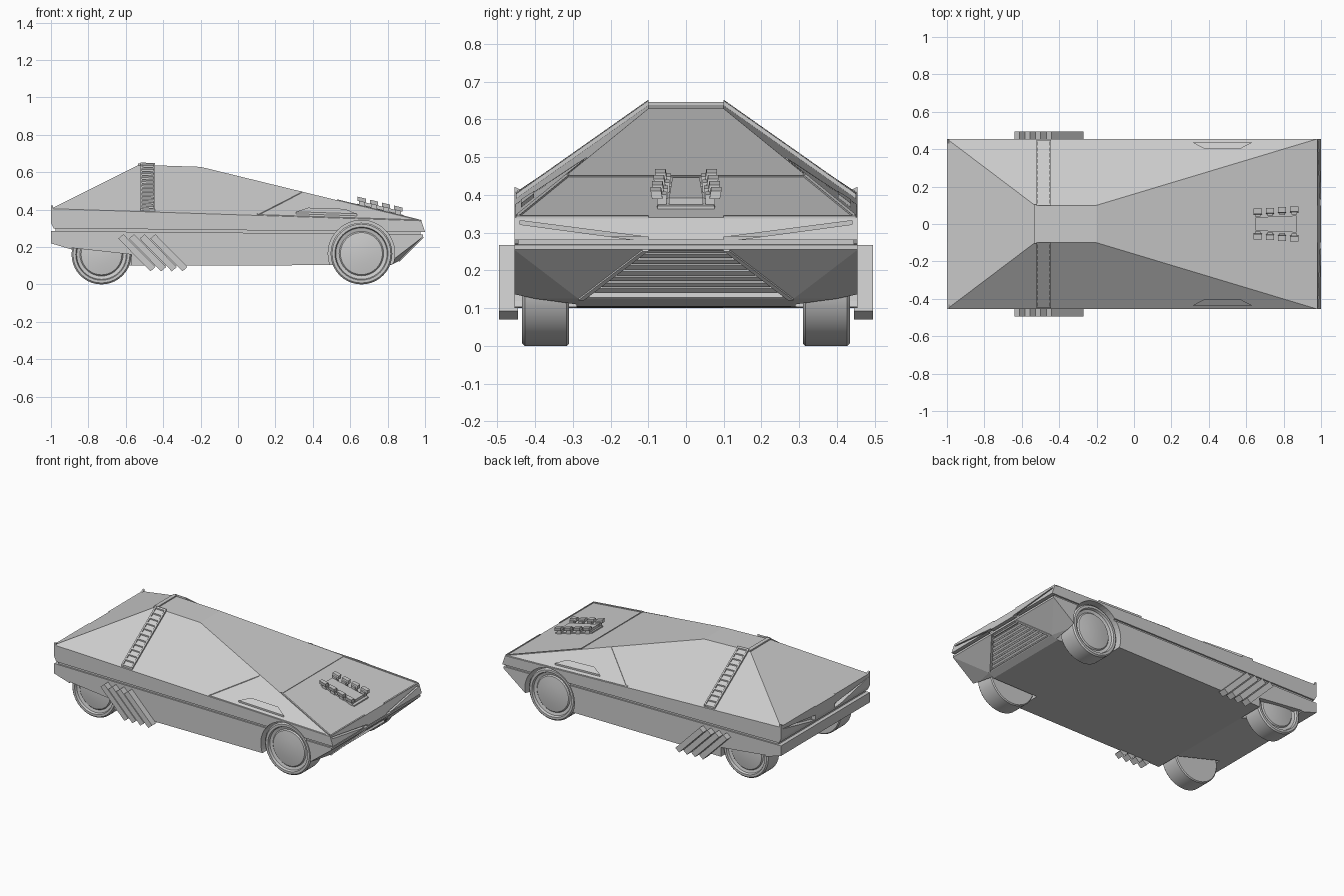
import bpy, bmesh, math
from mathutils import Vector

if "Cube" in bpy.data.objects:
    bpy.data.objects.remove(bpy.data.objects["Cube"], do_unlink=True)

grey = bpy.data.materials.new("body grey")
grey.use_nodes = True
grey.diffuse_color = (0.6, 0.6, 0.6, 1)
grey.node_tree.nodes["Principled BSDF"].inputs["Base Color"].default_value = (0.6, 0.6, 0.6, 1)


def finish(name, bm):
    bmesh.ops.recalc_face_normals(bm, faces=bm.faces)
    mesh = bpy.data.meshes.new(name)
    bm.to_mesh(mesh)
    bm.free()
    mesh.materials.append(grey)
    obj = bpy.data.objects.new(name, mesh)
    bpy.context.collection.objects.link(obj)
    return obj


def hull(name, points):
    """Convex solid through points mirrored across the centre line."""
    bm = bmesh.new()
    for x, y, z in points:
        for s in (1, -1):
            bm.verts.new((x, s * y, z))
    result = bmesh.ops.convex_hull(bm, input=bm.verts)
    spare = [v for v in bm.verts if not v.link_faces]
    bmesh.ops.delete(bm, geom=spare, context='VERTS')
    bmesh.ops.dissolve_limit(bm, angle_limit=0.01, verts=bm.verts, edges=bm.edges)
    return finish(name, bm)


def prism(name, points, vec):
    """Polygon swept along a vector."""
    bm = bmesh.new()
    face = bm.faces.new([bm.verts.new(p) for p in points])
    swept = bmesh.ops.extrude_face_region(bm, geom=[face], use_keep_orig=True)
    bmesh.ops.translate(bm, vec=vec, verts=[g for g in swept["geom"] if isinstance(g, bmesh.types.BMVert)])
    return finish(name, bm)


def drape(name, outline, surface, h):
    """Thin plate laid on a sloping surface."""
    pts = [(x, y, surface(x, y) - 0.004) for x, y in outline]
    return prism(name, pts, (0, 0, h + 0.004))


def strip(name, a, b, surface, w=0.01, h=0.005):
    a, b = Vector(a), Vector(b)
    d = (b - a).normalized() * w / 2
    n = Vector((-d.y, d.x))
    return drape(name, (a - n, b - n, b + n, a + n), surface, h)


def cut(targets, cutter):
    cutter.hide_render = True
    for obj in targets:
        mod = obj.modifiers.new("cut", 'BOOLEAN')
        mod.operation, mod.solver, mod.object = 'DIFFERENCE', 'EXACT', cutter
        bpy.context.view_layer.objects.active = obj
        bpy.ops.object.modifier_apply(modifier=mod.name)
    bpy.data.objects.remove(cutter, do_unlink=True)


def side_z(x, y):
    return 0.405 - 0.033 * (x + 1) + 0.704 * (0.455 - abs(y))


def hood_z(x, y):
    return 0.6285 - 0.2445 * (x + 0.2)


def hood_edge(x):
    return 0.1 + 0.3008 * (x + 0.2)


# Wedge upper body, recessed waist and lower body
upper = hull("upper_body", [
    (-0.985, 0.455, 0.30), (-1, 0.455, 0.33), (-1, 0.455, 0.405),
    (-0.53, 0.1, side_z(-0.53, 0.1)), (-0.2, 0.1, side_z(-0.2, 0.1)),
    (0.98, 0.455, 0.34), (1, 0.455, 0.28)])
waist = hull("waist_groove", [
    (-0.975, 0.445, 0.25), (-0.975, 0.445, 0.32), (0.975, 0.445, 0.255), (0.975, 0.445, 0.29)])
lower = hull("lower_body", [
    (-1, 0.455, 0.285), (-1, 0.455, 0.22), (-0.9, 0.455, 0.19), (-0.57, 0.455, 0.1),
    (0.48, 0.455, 0.103), (0.82, 0.455, 0.125), (0.82, 0.285, 0.105),
    (0.86, 0.285, 0.125), (0.99, 0.455, 0.255), (0.99, 0.455, 0.268)])

# Wheel arches
for s in (1, -1):
    ring = [(0.66 + 0.178 * math.cos(a), s * 0.29, 0.165 + 0.178 * math.sin(a))
            for a in (math.tau * i / 48 for i in range(48))]
    cut([upper, waist, lower], prism("arch_cutter", ring, (0, s * 0.3, 0)))
    box = [(-0.89, s * 0.29, 0), (-0.57, s * 0.29, 0), (-0.57, s * 0.29, 0.16), (-0.89, s * 0.29, 0.195)]
    cut([lower], prism("arch_cutter", box, (0, s * 0.3, 0)))

    # Lamp slits in the nose and tail
    nose = [(0.96, s * 0.44, 0.332), (0.96, s * 0.1, 0.288), (0.96, s * 0.1, 0.276), (0.96, s * 0.44, 0.322)]
    cut([upper], prism("slit_cutter", nose, (0.1, 0, 0)))
    tail = [(-0.97, s * 0.445, 0.39), (-0.97, s * 0.1, 0.35), (-0.97, s * 0.1, 0.315)]
    cut([upper], prism("slit_cutter", tail, (-0.1, 0, 0)))

# Front grille: recess, slats and side bars on the sloping underside of the nose
top, low = Vector((0.99, 0, 0.255)), Vector((0.86, 0, 0.125))
out = Vector((0.707, 0, -0.707))


def chin(t, y, lift=0.0):
    return top.lerp(low, t) + Vector((0, y, 0)) + out * lift


cut([lower], prism("grille_cutter", [chin(0.02, -0.1, 0.02), chin(0.02, 0.1, 0.02),
                                     chin(0.97, 0.27, 0.02), chin(0.97, -0.27, 0.02)], -out * 0.045))
for i in range(8):
    t = 0.04 + i * 0.117
    w = 0.1 + 0.17 * t
    prism("grille_slat", [chin(t, -w, -0.027), chin(t, w, -0.027),
                          chin(t + 0.08, w + 0.01, -0.027), chin(t + 0.08, -w - 0.01, -0.027)], out * 0.015)

for s in (1, -1):
    prism("grille_bar", [chin(0, s * 0.1), chin(0, s * 0.115), chin(1, s * 0.285), chin(1, s * 0.27)], out * 0.006)

    # Tail lips
    prism("tail_lip", [(-1, s * 0.1, 0.395), (-1, s * 0.455, 0.395), (-1, s * 0.455, 0.422),
                       (-1, s * 0.43, 0.41), (-1, s * 0.1, 0.41)], (0.012, 0, 0))
    # Nose edge trim
    strip("nose_trim", (0.977, s * 0.1), (0.977, s * 0.45), hood_z, 0.008)
    strip("hood_edge_trim", (0.53, s * (hood_edge(0.53) - 0.006)), (0.97, s * (hood_edge(0.97) - 0.006)), hood_z)

    # Ladder vents up the flanks
    for x in (-0.517, -0.448):
        strip("vent_rail", (x, s * 0.45), (x, s * 0.1), side_z, 0.01, 0.013)
    for i in range(12):
        y = s * (0.445 - i * 0.031)
        strip("vent_rung", (-0.517, y), (-0.448, y), side_z, 0.009, 0.012)
    drape("vent_bed", [(-0.517, s * 0.45), (-0.448, s * 0.45), (-0.448, s * 0.1), (-0.517, s * 0.1)], side_z, 0.004)

    # Front wing panel with its seam and scoop
    drape("wing_panel", [(0.12, s * 0.452), (0.345, s * 0.272), (0.95, s * 0.452)], side_z, 0.003)
    strip("wing_seam", (0.105, s * 0.45), (0.34, s * 0.268), side_z)
    drape("wing_scoop", [(0.31, s * 0.437), (0.375, s * 0.403), (0.57, s * 0.403), (0.635, s * 0.437)], side_z, 0.014)

    # Slanted side exhausts
    for i in range(4):
        x = -0.625 + i * 0.057
        prism("side_exhaust", [(x - 0.015, s * 0.445, 0.245), (x + 0.012, s * 0.445, 0.268),
                               (x + 0.184, s * 0.445, 0.093), (x + 0.157, s * 0.445, 0.07)], (0, s * 0.05, 0))

    # Intake trumpets on the hood
    for i in range(4):
        x, y = 0.662 + i * 0.065, 0.05 + i * 0.004
        drape("intake_stem", [(x - 0.014, s * (y - 0.01)), (x + 0.014, s * (y - 0.01)),
                              (x + 0.014, s * (y + 0.015)), (x - 0.014, s * (y + 0.015))], hood_z, 0.035)
        cap = [(x + dx, s * (y + dy), hood_z(x, y) + 0.024 - 0.24 * dx)
               for dx, dy in ((-0.022, 0), (0.022, 0), (0.022, 0.028), (-0.022, 0.028))]
        prism("intake_cap", cap, (0, s * 0.004, 0.022))

# Hood hinge seam, intake base and roof lip
strip("hood_seam", (0.535, -0.315), (0.535, 0.315), hood_z, 0.008, 0.003)
drape("intake_base", [(0.635, -0.055), (0.635, 0.055), (0.885, 0.075), (0.885, -0.075)], hood_z, 0.008)
drape("intake_plenum", [(0.65, -0.036), (0.65, 0.036), (0.87, 0.045), (0.87, -0.045)], hood_z, 0.025)
prism("roof_lip", [(-0.535, -0.104, 0.628), (-0.535, 0.104, 0.628), (-0.535, 0.104, 0.646), (-0.535, -0.104, 0.646)],
      (0.025, 0, 0))


# Wheels: turned tyre with a stepped rim and shallow dish
def wheel(name, x, r, s):
    bm = bmesh.new()
    profile = [(0, 0.31), (r - 0.006, 0.31), (r, 0.316), (r, 0.427), (r - 0.008, 0.435), (r * 0.86, 0.435),
               (r * 0.83, 0.42), (r * 0.72, 0.415), (r * 0.68, 0.422), (r * 0.35, 0.43), (0, 0.432)]
    verts = [bm.verts.new((x + rad, s * y, r)) for rad, y in profile]
    edges = [bm.edges.new(pair) for pair in zip(verts, verts[1:])]
    bmesh.ops.spin(bm, geom=verts + edges, cent=(x, 0, r), axis=(0, 1, 0),
                   angle=math.tau, steps=40, use_duplicate=False)
    bmesh.ops.remove_doubles(bm, verts=bm.verts, dist=0.0005)
    obj = finish(name, bm)
    bpy.ops.object.select_all(action='DESELECT')
    obj.select_set(True)
    bpy.context.view_layer.objects.active = obj
    bpy.ops.object.shade_smooth_by_angle(angle=math.radians(30))


for side, s in (("left", 1), ("right", -1)):
    wheel("front_wheel_" + side, 0.66, 0.165, s)
    wheel("rear_wheel_" + side, -0.73, 0.16, s)
